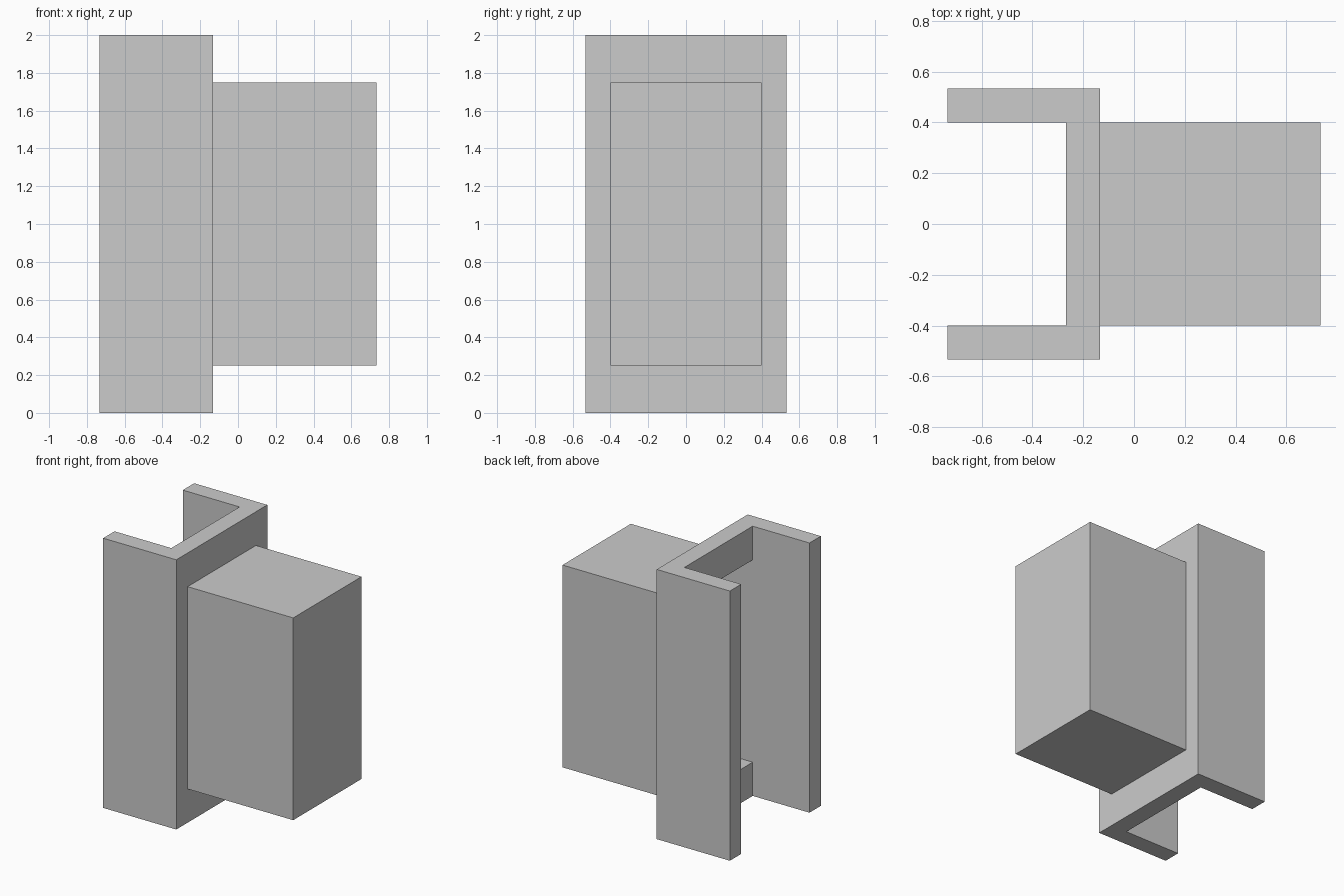
import bpy, bmesh

default_cube = bpy.data.objects.get("Cube")
if default_cube:
    bpy.data.objects.remove(default_cube)

grey = bpy.data.materials.new("light_grey")
grey.use_nodes = True
grey.diffuse_color = (0.6, 0.6, 0.6, 1)
grey.node_tree.nodes["Principled BSDF"].inputs["Base Color"].default_value = grey.diffuse_color


def add_object(name, bm):
    mesh = bpy.data.meshes.new(name)
    bm.to_mesh(mesh)
    bm.free()
    mesh.materials.append(grey)
    obj = bpy.data.objects.new(name, mesh)
    bpy.context.collection.objects.link(obj)
    return obj


def add_box(bm, low, high):
    """Add an axis-aligned box between two corners and return its faces."""
    verts = bmesh.ops.create_cube(bm, size=1)["verts"]
    for v in verts:
        v.co = [high[i] if v.co[i] > 0 else low[i] for i in range(3)]
    return list({f for v in verts for f in v.link_faces})


BACK, WEB_IN, WEB_OUT, FRONT = -0.733, -0.267, -0.133, 0.733
INNER, OUTER = 0.4, 0.533
LEVELS = [0, 0.25, 1.75, 2]

# Channel: two flanges and a web with a rectangular opening, made of joined cells
bm = bmesh.new()
for low_z, high_z in zip(LEVELS, LEVELS[1:]):
    for y0, y1 in ((-OUTER, -INNER), (INNER, OUTER)):
        for x0, x1 in ((BACK, WEB_IN), (WEB_IN, WEB_OUT)):
            add_box(bm, (x0, y0, low_z), (x1, y1, high_z))
    if low_z != LEVELS[1]:
        add_box(bm, (WEB_IN, -INNER, low_z), (WEB_OUT, INNER, high_z))

# Remove the walls shared by neighbouring cells, then merge flat areas
centres = {}
for face in bm.faces:
    key = tuple(round(c, 3) for c in face.calc_center_median())
    centres.setdefault(key, []).append(face)
shared = [f for faces in centres.values() if len(faces) > 1 for f in faces]
bmesh.ops.delete(bm, geom=shared, context="FACES")
bmesh.ops.remove_doubles(bm, verts=bm.verts[:], dist=0.001)
bmesh.ops.dissolve_limit(bm, angle_limit=0.01, verts=bm.verts[:], edges=bm.edges[:])
bmesh.ops.recalc_face_normals(bm, faces=bm.faces[:])
add_object("channel", bm)

# Hollow housing: thin shell open towards the channel
bm = bmesh.new()
walls = add_box(bm, (WEB_OUT, -INNER, LEVELS[1]), (FRONT, INNER, LEVELS[2]))
bm.normal_update()
open_side = [f for f in walls if f.normal.x < -0.5]
bmesh.ops.delete(bm, geom=open_side, context="FACES")
add_object("housing", bm)
